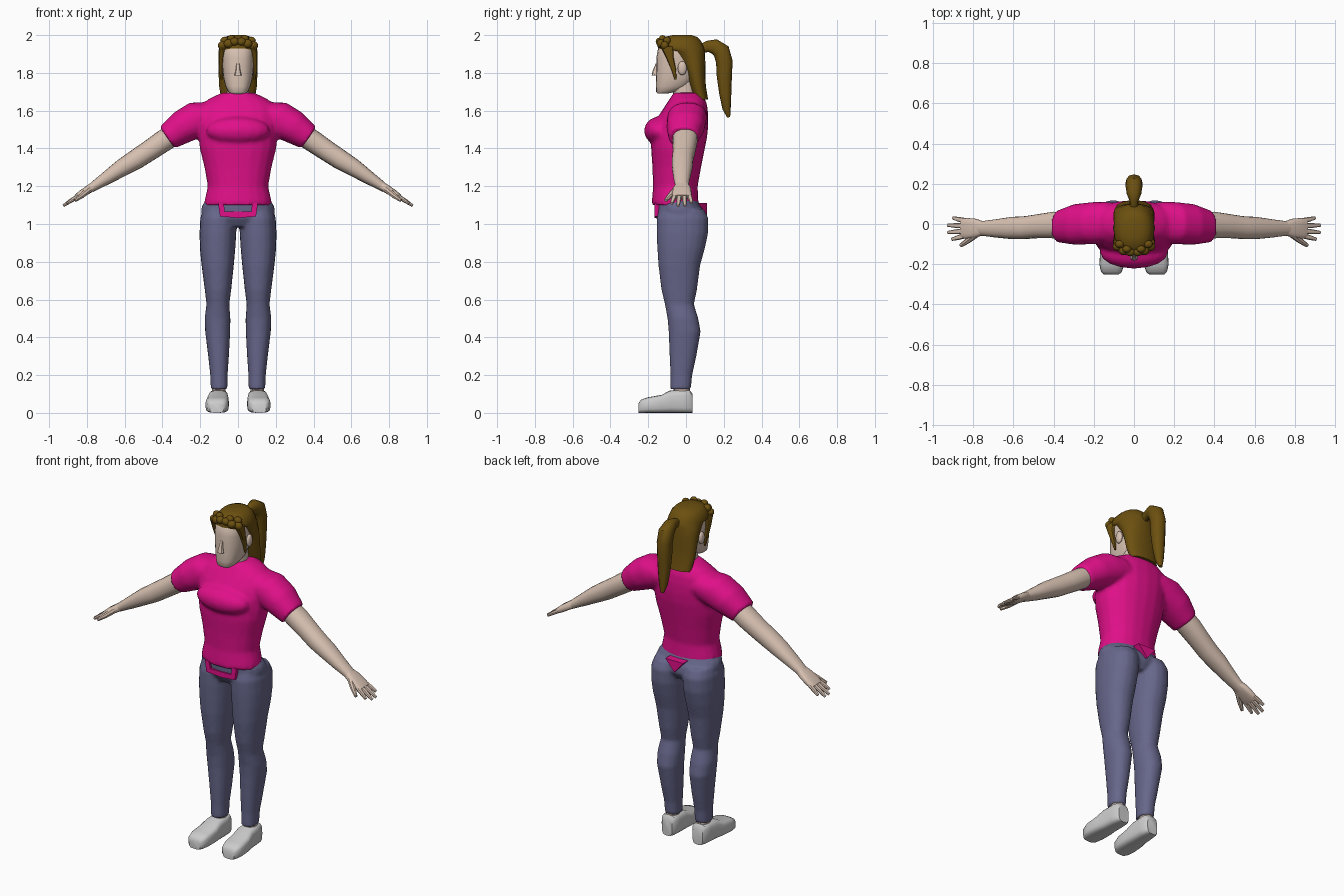
import bpy, bmesh, math
from mathutils import Vector, Matrix


def material(name, rgb):
    m = bpy.data.materials.new(name)
    m.diffuse_color = (*rgb, 1)
    return m


PINK = material("pink cloth", (0.75, 0.005, 0.25))
DENIM = material("denim", (0.135, 0.135, 0.26))
SKIN = material("skin", (0.68, 0.53, 0.44))
HAIR = material("hair", (0.15, 0.08, 0.005))
X, Y, Z = Vector((1, 0, 0)), Vector((0, 1, 0)), Vector((0, 0, 1))


def loft(bm, secs, side=Y, n=None, p=2.2, seg=20):
    """Skin superellipse rings (x, y, z, radius along side, other radius)."""
    pts = [Vector(s[:3]) for s in secs]
    rings = []
    for i, s in enumerate(secs):
        t = n or (pts[min(i + 1, len(pts) - 1)] - pts[max(i - 1, 0)]).normalized()
        v = t.cross(side).normalized()
        u = v.cross(t)
        ring = []
        for k in range(seg):
            a = 2 * math.pi * k / seg
            c, d = (math.copysign(abs(q) ** (2 / p), q) for q in (math.cos(a), math.sin(a)))
            ring.append(bm.verts.new(pts[i] + u * c * s[3] + v * d * s[4]))
        rings.append(ring)
    for a, b in zip(rings, rings[1:]):
        for k in range(seg):
            bm.faces.new((a[k], a[(k + 1) % seg], b[(k + 1) % seg], b[k]))
    bm.faces.new(rings[0])
    bm.faces.new(rings[-1])


def column(bm, rows, p=2.2):
    """Upright loft from rows of (z, front y, back y, left x, right x)."""
    loft(bm, [((l + r) / 2, (f + b) / 2, z, (b - f) / 2, (r - l) / 2)
              for z, f, b, l, r in rows], n=Z, p=p)


def blob(bm, loc, size):
    bmesh.ops.create_uvsphere(bm, u_segments=16, v_segments=10, radius=1,
                              matrix=Matrix.Translation(loc) @ Matrix.Diagonal((*size, 1)))


def prism(bm, outline, y0, y1):
    a, b = ([bm.verts.new((x, y, z)) for x, z in outline] for y in (y0, y1))
    bm.faces.new(a)
    bm.faces.new(b)
    for k in range(len(a)):
        j = (k + 1) % len(a)
        bm.faces.new((a[k], a[j], b[j], b[k]))


def finish(bm, name, mat=None, mirror=False, voxel=0, angle=40):
    bmesh.ops.recalc_face_normals(bm, faces=bm.faces)
    me = bpy.data.meshes.new(name)
    bm.to_mesh(me)
    bm.free()
    ob = bpy.data.objects.new(name, me)
    bpy.context.collection.objects.link(ob)
    if mat:
        me.materials.append(mat)
    me.shade_smooth()
    me.set_sharp_from_angle(angle=math.radians(angle))
    if mirror:
        ob.modifiers.new("mirror", 'MIRROR').use_mirror_merge = False
    if voxel:
        r = ob.modifiers.new("fuse", 'REMESH')
        r.mode, r.voxel_size, r.use_smooth_shade = 'VOXEL', voxel, True
        s = ob.modifiers.new("relax", 'SMOOTH')
        s.factor, s.iterations = 0.5, 4
    return ob


# Shirt: torso, bust and both sleeves fused together
bm = bmesh.new()
column(bm, [(z, f, b, -w, w) for z, f, b, w in [
    (1.10, -.182, .068, .18), (1.13, -.180, .065, .176), (1.2, -.174, .062, .16),
    (1.3, -.178, .08, .178), (1.4, -.185, .1, .203), (1.46, -.185, .112, .208),
    (1.52, -.17, .118, .212), (1.58, -.14, .118, .215), (1.63, -.108, .112, .2),
    (1.665, -.085, .1, .15), (1.695, -.065, .08, .085)]])
blob(bm, (0, -.142, 1.493), (.17, .08, .075))
arm_dir = Vector((.82, 0, -.57))
for s in (1, -1):
    loft(bm, [(s * .12, .01, 1.58, .1, .08), (s * .2, .005, 1.56, .105, .1),
              (s * .29, -.002, 1.515, .102, .09), (s * .375, -.012, 1.457, .08, .069)],
         n=Vector((s * .82, 0, -.57)))
finish(bm, "shirt", PINK, voxel=.011)

# Shirt tails showing over the trousers
bm = bmesh.new()
prism(bm, [(-.105, 1.11), (-.095, 1.04), (0, 1.032), (.095, 1.04), (.105, 1.11),
           (.075, 1.11), (.07, 1.065), (-.07, 1.065), (-.075, 1.11)], -.166, -.13)
prism(bm, [(-.06, 1.11), (.06, 1.11), (0, 1.04)], .06, .112)
finish(bm, "shirt_tails", PINK)

# Trousers: pelvis and two legs fused together
bm = bmesh.new()
column(bm, [(z, f, b, -w, w) for z, f, b, w in [
    (.985, -.13, .07, .11), (1.03, -.158, .1, .19), (1.07, -.16, .095, .197),
    (1.1, -.16, .075, .19), (1.14, -.155, .055, .16)]])
for s in (1, -1):
    column(bm, [(z, f, b, s * i, s * o) for z, f, b, i, o in [
        (1.08, -.14, .095, .01, .185), (1.03, -.156, .119, .007, .2),
        (.95, -.156, .117, .009, .204), (.87, -.152, .1, .014, .202),
        (.78, -.146, .075, .022, .193), (.65, -.13, .058, .036, .176),
        (.575, -.112, .042, .046, .167), (.5, -.098, .065, .04, .177),
        (.43, -.092, .078, .041, .174), (.3, -.087, .055, .048, .158),
        (.2, -.082, .033, .055, .147), (.125, -.082, .026, .056, .144)]])
finish(bm, "trousers", DENIM, voxel=.009)

# Ankles and shoes
bm = bmesh.new()
column(bm, [(.08, -.065, .02, .067, .137), (.135, -.065, .02, .067, .137)])
finish(bm, "ankle", SKIN, mirror=True)
bm = bmesh.new()
loft(bm, [(x, y, top / 2, w, top / 2) for y, top, x, w in [
    (-.252, .05, .113, .036), (-.238, .07, .112, .052), (-.2, .083, .111, .061),
    (-.13, .095, .108, .06), (-.085, .118, .105, .054), (-.02, .122, .103, .051),
    (.02, .12, .102, .046), (.035, .1, .102, .034)]], side=X, n=Y, p=3.6)
finish(bm, "shoe", None, mirror=True)

# Bare arms
bm = bmesh.new()
loft(bm, [(.3, -.005, 1.5, .065, .058), (.4, -.005, 1.436, .066, .058),
          (.47, -.01, 1.388, .06, .055), (.54, -.018, 1.342, .057, .053),
          (.61, -.02, 1.3, .055, .047), (.69, -.022, 1.247, .045, .036),
          (.75, -.022, 1.208, .037, .027), (.78, -.02, 1.188, .037, .022)], n=arm_dir)
finish(bm, "arm", SKIN, mirror=True)

# Hands: palm, four fingers, thumb
bm = bmesh.new()
loft(bm, [(.755, -.021, 1.205, .035, .024), (.785, -.021, 1.187, .047, .022),
          (.83, -.022, 1.158, .052, .02), (.856, -.022, 1.142, .048, .014)], n=arm_dir, p=2.8)
for y0, y1, tip in [(.017, .03, .9), (-.009, -.006, .925), (-.035, -.042, .925), (-.059, -.076, .905)]:
    k = (tip - .845) * .62
    loft(bm, [(.84, y0, 1.15, .013, .013), ((.845 + tip) / 2, (y0 + y1) / 2, 1.148 - k / 2, .012, .011),
              (tip, y1, 1.146 - k, .008, .007)], seg=8)
loft(bm, [(.785, -.05, 1.185, .018, .018), (.825, -.082, 1.152, .015, .015),
          (.862, -.108, 1.125, .009, .009)], side=Z, seg=8)
finish(bm, "hand", SKIN, mirror=True)

# Head with neck, nose and ears
bm = bmesh.new()
column(bm, [(1.63, -.075, .065, -.068, .068), (1.69, -.068, .052, -.06, .06),
            (1.76, -.075, .05, -.058, .058)])
finish(bm, "neck", SKIN)
bm = bmesh.new()
column(bm, [(z, f, b, -w, w) for z, f, b, w in [
    (1.69, -.15, -.1, .036), (1.7, -.158, -.05, .052), (1.73, -.16, .02, .067),
    (1.77, -.16, .05, .077), (1.82, -.157, .07, .083), (1.88, -.157, .085, .086),
    (1.93, -.148, .085, .086), (1.965, -.12, .065, .07)]], p=2.5)
finish(bm, "head", SKIN)
bm = bmesh.new()
loft(bm, [(0, -.152, 1.85, .008, .008), (0, -.163, 1.81, .013, .014), (0, -.167, 1.785, .02, .015)],
     side=X, n=Z, seg=8)
finish(bm, "nose", SKIN)
bm = bmesh.new()
blob(bm, (.09, -.02, 1.825), (.014, .024, .037))
finish(bm, "ear", SKIN, mirror=True)

# Hair: cap, long back section, side strands, fringe curls
bm = bmesh.new()
column(bm, [(z, f, b, -w, w) for z, f, b, w in [
    (2.0, -.07, .03, .04), (1.99, -.115, .06, .07), (1.968, -.14, .08, .09),
    (1.94, -.15, .095, .1), (1.925, -.148, .1, .102), (1.915, -.085, .1, .1),
    (1.86, -.03, .102, .103), (1.8, 0, .102, .103), (1.73, .02, .105, .1), (1.66, .045, .117, .088)]])
finish(bm, "hair", HAIR)
bm = bmesh.new()
loft(bm, [(.082, -.1, 1.94, .035, .02), (.09, -.085, 1.88, .02, .014),
          (.091, -.066, 1.82, .013, .01), (.088, -.055, 1.765, .005, .005)], n=Z, seg=10)
for x, y, z, r in [(.018, -.14, 1.965, .024), (.05, -.133, 1.955, .026), (.08, -.112, 1.945, .026),
                   (.035, -.125, 1.98, .022), (.07, -.1, 1.97, .024)]:
    blob(bm, (x, y, z), (r, r * .85, r * .9))
finish(bm, "hair_fringe", HAIR, mirror=True)

# Ponytail
bm = bmesh.new()
loft(bm, [(0, .085, 1.93, .02, .025), (0, .115, 1.94, .022, .03), (0, .15, 1.94, .036, .04),
          (0, .187, 1.915, .042, .046), (0, .203, 1.86, .042, .044), (0, .203, 1.78, .04, .04),
          (0, .208, 1.69, .034, .032), (0, .215, 1.61, .024, .022), (0, .226, 1.565, .01, .008)],
     side=X, seg=12)
finish(bm, "ponytail", HAIR)
